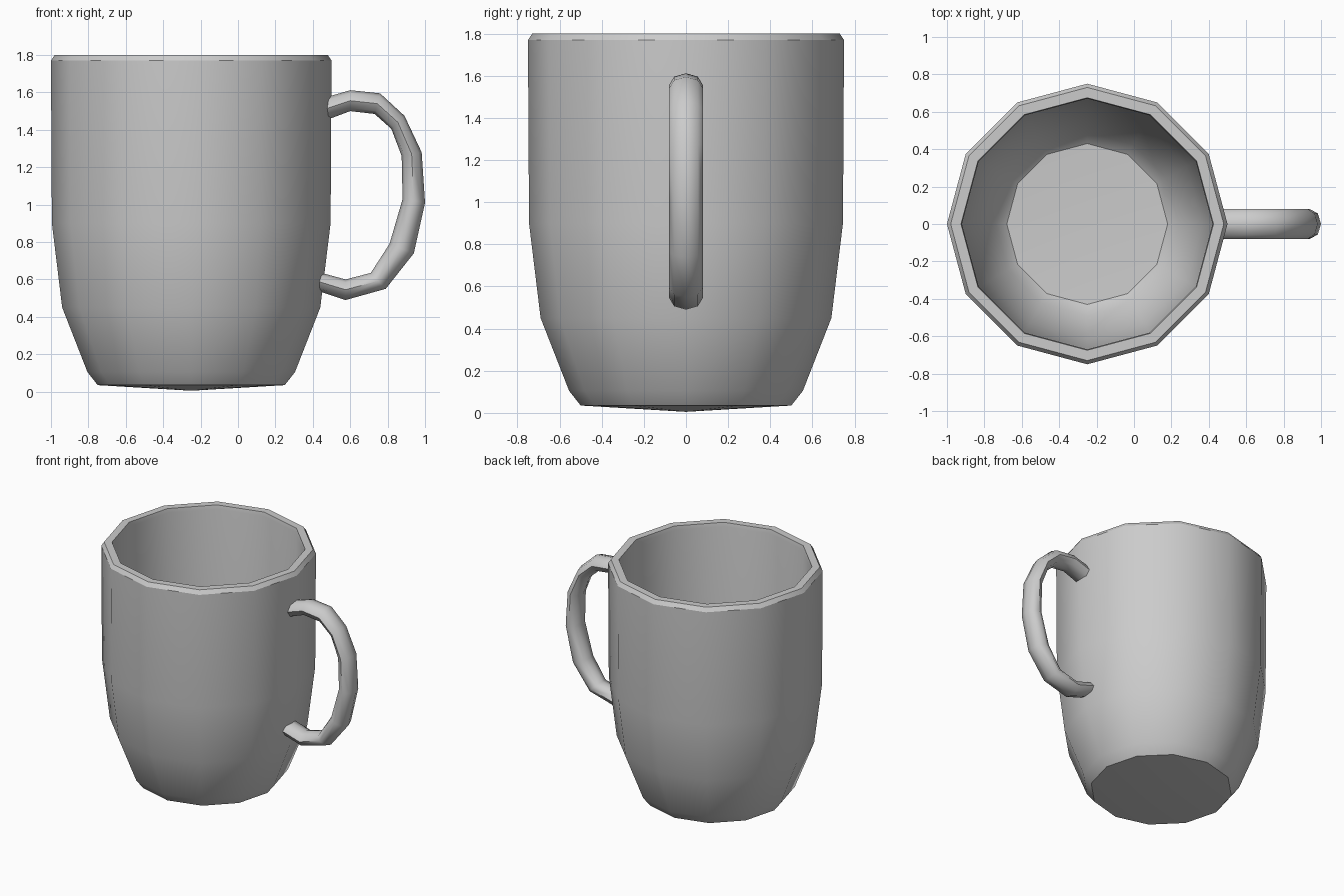
import bpy, bmesh, math
from mathutils import Vector

if "Cube" in bpy.data.objects:
    bpy.data.objects.remove(bpy.data.objects["Cube"])


def finish(name, bm, angle):
    bmesh.ops.recalc_face_normals(bm, faces=bm.faces)
    mesh = bpy.data.meshes.new(name)
    bm.to_mesh(mesh)
    bm.free()
    obj = bpy.data.objects.new(name, mesh)
    bpy.context.collection.objects.link(obj)
    bpy.ops.object.select_all(action='DESELECT')
    obj.select_set(True)
    bpy.context.view_layer.objects.active = obj
    bpy.ops.object.shade_smooth_by_angle(angle=math.radians(angle))
    return obj


def bridge(bm, a, b):
    n = len(a)
    for i in range(n):
        j = (i + 1) % n
        bm.faces.new((a[i], a[j], b[j], b[i]))


# Mug body: 12-sided lathe, outer wall up over the rim and down the inside
profile = [(0.5, 0.035), (0.555, 0.105), (0.69, 0.45), (0.745, 0.9),
           (0.75, 1.77), (0.73, 1.8), (0.675, 1.8), (0.67, 1.77),
           (0.665, 0.9), (0.615, 0.47), (0.49, 0.15), (0.43, 0.1)]
SIDES, CX = 12, -0.25
bm = bmesh.new()
rings = []
for r, z in profile:
    rings.append([bm.verts.new((CX + r * math.cos(math.tau * i / SIDES),
                                r * math.sin(math.tau * i / SIDES), z))
                  for i in range(SIDES)])
for a, b in zip(rings, rings[1:]):
    bridge(bm, a, b)
# Underside and inner floor fans
for ring, z in ((rings[0], 0.005), (rings[-1], 0.08)):
    centre = bm.verts.new((CX, 0, z))
    for i in range(SIDES):
        bm.faces.new((ring[i], ring[(i + 1) % SIDES], centre))
finish("mug_body", bm, 32)

# Handle: flattened octagonal section swept between outer and inner outlines
outer = [(0.44, 1.565), (0.6, 1.612), (0.76, 1.595), (0.89, 1.475), (0.982, 1.28),
         (1.0, 1.01), (0.94, 0.74), (0.79, 0.55), (0.575, 0.49), (0.41, 0.545)]
inner = [(0.44, 1.44), (0.6, 1.5), (0.73, 1.485), (0.82, 1.405), (0.875, 1.26),
         (0.88, 1.03), (0.81, 0.79), (0.71, 0.635), (0.575, 0.6), (0.41, 0.645)]
bm = bmesh.new()
rings = []
for (ox, oz), (ix, iz) in zip(outer, inner):
    o, n = Vector((ox, 0, oz)), Vector((ix, 0, iz))
    mid, half = (o + n) / 2, (o - n) / 2
    rings.append([bm.verts.new(mid + half * math.cos(math.tau * k / 8)
                               + Vector((0, 0.08 * math.sin(math.tau * k / 8), 0)))
                  for k in range(8)])
for a, b in zip(rings, rings[1:]):
    bridge(bm, a, b)
bm.faces.new(rings[0])
bm.faces.new(rings[-1])
finish("handle", bm, 60)
